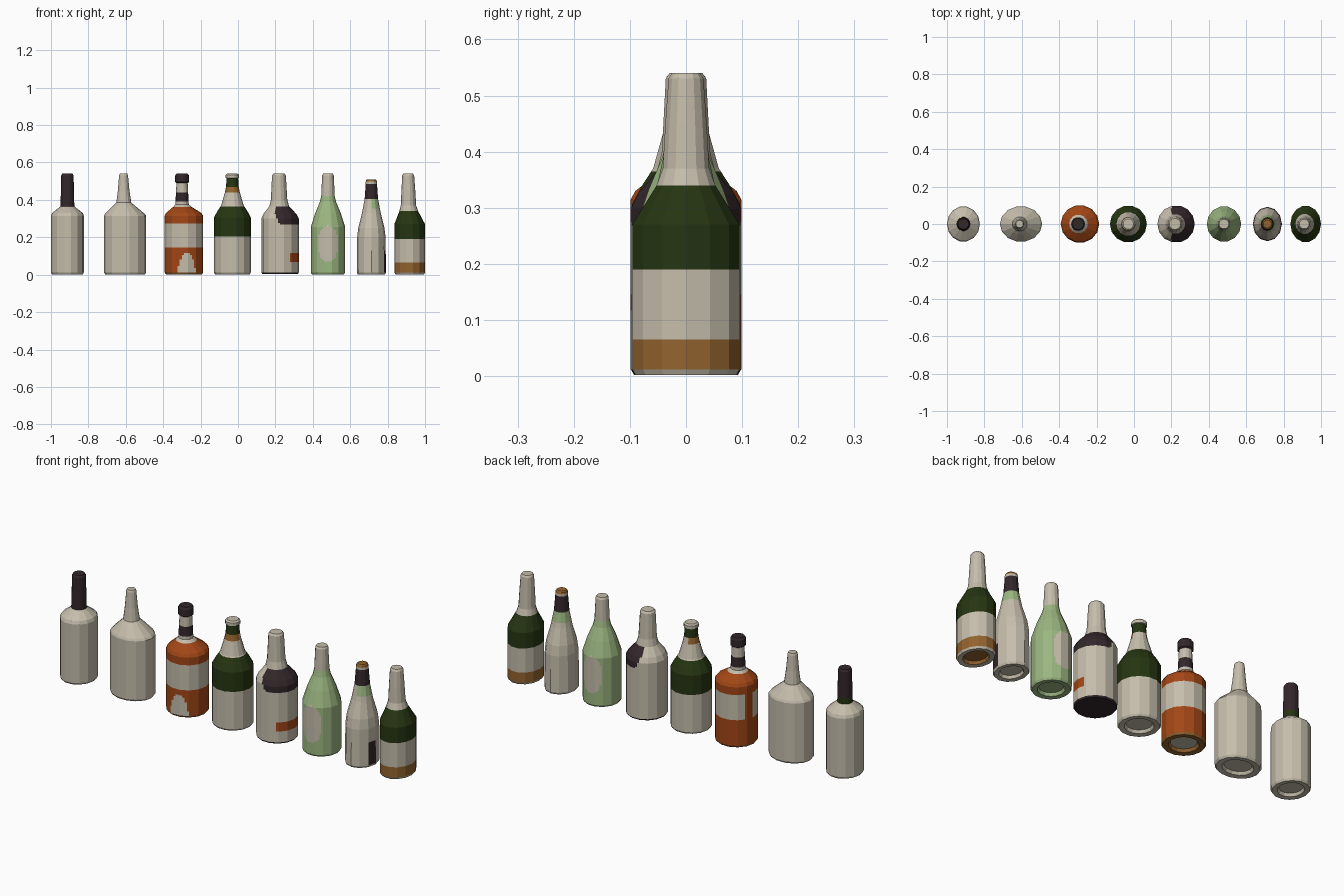
import bpy, bmesh, math

if "Cube" in bpy.data.objects:
    bpy.data.objects.remove(bpy.data.objects["Cube"])

# Flat palette
PALETTE = {
    "cream": (0.56, 0.51, 0.41), "orange": (0.36, 0.062, 0.008),
    "bottle_green": (0.019, 0.036, 0.006), "dark_brown": (0.032, 0.020, 0.023),
    "pale_green": (0.33, 0.47, 0.22), "ochre": (0.29, 0.125, 0.028),
}
NAMES = list(PALETTE)
MATS = []
for name, rgb in PALETTE.items():
    m = bpy.data.materials.new(name)
    m.diffuse_color = (*rgb, 1)
    m.use_nodes = True
    m.node_tree.nodes["Principled BSDF"].inputs["Base Color"].default_value = m.diffuse_color
    MATS.append(m)


def bottle(name, x0, R, depth, profile, paint, cuts=(), neck_dx=0.0, step=1.0,
           sides=14, sub=1, flat_base=False):
    """Faceted bottle: profile rows (z, r), cut at colour heights, painted by rule."""
    if flat_base:
        base = [(0.004, R * 0.95)]
    else:
        base = [(0.018, R * 0.6), (0.004, R * 0.68), (0.002, R * 0.94)]
    rows = base + [(0.012, R)] + profile
    rn = profile[-2][1]
    # Add rows at colour boundaries (and evenly, where patches are painted)
    fine = [rows[0]]
    for (za, ra), (zb, rb) in zip(rows, rows[1:]):
        ts = {1.0}
        if zb > za:
            ts |= {(c - za) / (zb - za) for c in cuts if za + 1e-4 < c < zb - 1e-4}
            k = max(1, math.ceil((zb - za) / step))
            ts |= {i / k for i in range(1, k)}
        fine += [(za + (zb - za) * t, ra + (rb - ra) * t) for t in sorted(ts)]
    bm = bmesh.new()
    rings = []
    for z, r in fine:
        t = 1.0 if z < 0.1 else min(1, max(0, (r - rn) / (R - rn)))
        ry = r * (1 + (depth / R - 1) * t)
        dx = neck_dx * (1 - t)
        ring = []
        for i in range(sides * sub):
            k, f = divmod(i, sub)
            f /= sub
            a, b = math.tau * k / sides, math.tau * (k + 1) / sides
            c = math.cos(a) * (1 - f) + math.cos(b) * f
            s = math.sin(a) * (1 - f) + math.sin(b) * f
            ring.append(bm.verts.new((dx + r * c, ry * s, z)))
        rings.append(ring)
    n = sides * sub
    for lo, hi in zip(rings, rings[1:]):
        for i in range(n):
            j = (i + 1) % n
            bm.faces.new((lo[i], lo[j], hi[j], hi[i]))
    bm.faces.new(rings[0][::-1])
    bm.faces.new(rings[-1])
    for f in bm.faces:
        c = f.calc_center_median()
        f.material_index = NAMES.index(paint(c.x, c.y, c.z))
    me = bpy.data.meshes.new(name)
    bm.to_mesh(me)
    bm.free()
    for m in MATS:
        me.materials.append(m)
    ob = bpy.data.objects.new(name, me)
    ob.location.x = x0
    bpy.context.collection.objects.link(ob)


def bands(*spec):
    """Colour by height: (upper limit, colour) pairs."""
    def rule(x, y, z):
        return next((c for top, c in spec if z < top), spec[-1][1])
    return rule


# Straight bottle with dark capsule neck
def paint_capsule(x, y, z):
    if z < 0.365:
        return "cream"
    return "bottle_green" if z < 0.395 and y > 0 else "dark_brown"


bottle("capsule_bottle", -0.912, 0.088, 0.095,
       [(0.315, 0.088), (0.33, 0.082), (0.365, 0.037), (0.53, 0.033), (0.54, 0.028)],
       paint_capsule, cuts=(0.395,))

# Wide oval flask
bottle("wide_flask", -0.604, 0.113, 0.095,
       [(0.315, 0.113), (0.325, 0.106), (0.365, 0.062), (0.385, 0.04),
        (0.45, 0.031), (0.53, 0.024), (0.54, 0.020)],
       bands((1, "cream")), neck_dx=-0.008)

# Orange bottle with label, neck bands, stopper and arch patch
orange_bands = bands((0.145, "orange"), (0.275, "cream"), (0.362, "orange"),
                     (0.39, "cream"), (0.44, "dark_brown"), (0.49, "cream"),
                     (1, "dark_brown"))


def paint_orange(x, y, z):
    if z < 0.011:
        return "ochre"
    if y < 0 and z < 0.12 and ((x - 0.015) / 0.046) ** 2 + (z / 0.12) ** 2 < 1:
        return "cream"
    if 0.145 < z < 0.275 and 148 < math.degrees(math.atan2(y, x)) < 172:
        return "orange"
    return orange_bands(x, y, z)


bottle("orange_bottle", -0.289, 0.103, 0.101,
       [(0.315, 0.103), (0.33, 0.094), (0.362, 0.050), (0.375, 0.036), (0.49, 0.030),
        (0.495, 0.037), (0.53, 0.037), (0.54, 0.030)],
       paint_orange, cuts=(0.145, 0.275, 0.39, 0.44), neck_dx=-0.010, step=0.012, sub=4)

# Green bottle with cream body and foil neck
green_bands = bands((0.205, "cream"), (0.365, "bottle_green"), (0.47, "cream"),
                    (0.515, "bottle_green"), (1, "cream"))


def paint_foil(x, y, z):
    if 0.44 < z < 0.47 and (y < 0 or x < -0.01):
        return "ochre"
    return green_bands(x, y, z)


bottle("foil_neck_bottle", -0.03, 0.099, 0.099,
       [(0.305, 0.099), (0.34, 0.080), (0.37, 0.060), (0.44, 0.040), (0.47, 0.034),
        (0.515, 0.031), (0.517, 0.036), (0.533, 0.036), (0.54, 0.028)],
       paint_foil, cuts=(0.205, 0.365, 0.44))


# Cream bottle with one dark shoulder and a small orange patch
def paint_shoulder(x, y, z):
    if z < 0.011:
        return "dark_brown"
    if 0.268 < z < 0.365 and x > -0.025 + max(0, 0.31 - z) * 0.6:
        return "dark_brown"
    if 0.068 < z < 0.115 and x > 0.05 and y < 0.03:
        return "orange"
    return "cream"


bottle("dark_shoulder_bottle", 0.225, 0.1, 0.1,
       [(0.30, 0.1), (0.325, 0.088), (0.365, 0.053), (0.40, 0.044), (0.53, 0.037),
        (0.54, 0.030)],
       paint_shoulder, cuts=(0.068, 0.115, 0.268), neck_dx=-0.006, step=0.012, sub=4,
       flat_base=True)


# Pale green sloping bottle with oval labels front and back
def paint_oval(x, y, z):
    if z > 0.42 or (abs(y) > 0.05 and z > 0.03
                    and abs(x / 0.05) ** 2.6 + abs((z - 0.165) / 0.095) ** 2.6 < 1):
        return "cream"
    return "pale_green"


bottle("oval_label_bottle", 0.481, 0.092, 0.095,
       [(0.255, 0.092), (0.33, 0.068), (0.39, 0.043), (0.42, 0.036), (0.45, 0.035),
        (0.53, 0.031), (0.54, 0.026)],
       paint_oval, step=0.010, sub=5)

# Slim tapering bottle with dark collar
slim_bands = bands((0.355, "cream"), (0.405, "pale_green"), (0.485, "dark_brown"),
                   (0.497, "cream"), (1, "ochre"))


def paint_slim(x, y, z):
    if z < 0.355 and z > 0.405 - 0.05 * (x > 0):
        return "cream"
    if 0.012 < z < 0.13 and x > 0.068 and y < 0:
        return "dark_brown"
    if 0.355 < z < 0.405 and y < 0 and x < 0:
        return "cream"
    return slim_bands(x, y, z)


bottle("slim_bottle", 0.713, 0.078, 0.092,
       [(0.20, 0.076), (0.25, 0.070), (0.33, 0.050), (0.405, 0.036), (0.485, 0.030),
        (0.497, 0.030), (0.505, 0.028), (0.51, 0.022)],
       paint_slim, cuts=(0.13, 0.355), sides=12)

# Green bottle with label, ochre foot and cream neck
bottle("ochre_foot_bottle", 0.918, 0.082, 0.098,
       [(0.27, 0.082), (0.34, 0.050), (0.37, 0.041), (0.45, 0.037), (0.53, 0.032),
        (0.54, 0.026)],
       bands((0.01, "cream"), (0.065, "ochre"), (0.19, "cream"),
             (0.34, "bottle_green"), (1, "cream")),
       cuts=(0.065, 0.19), neck_dx=-0.008)
